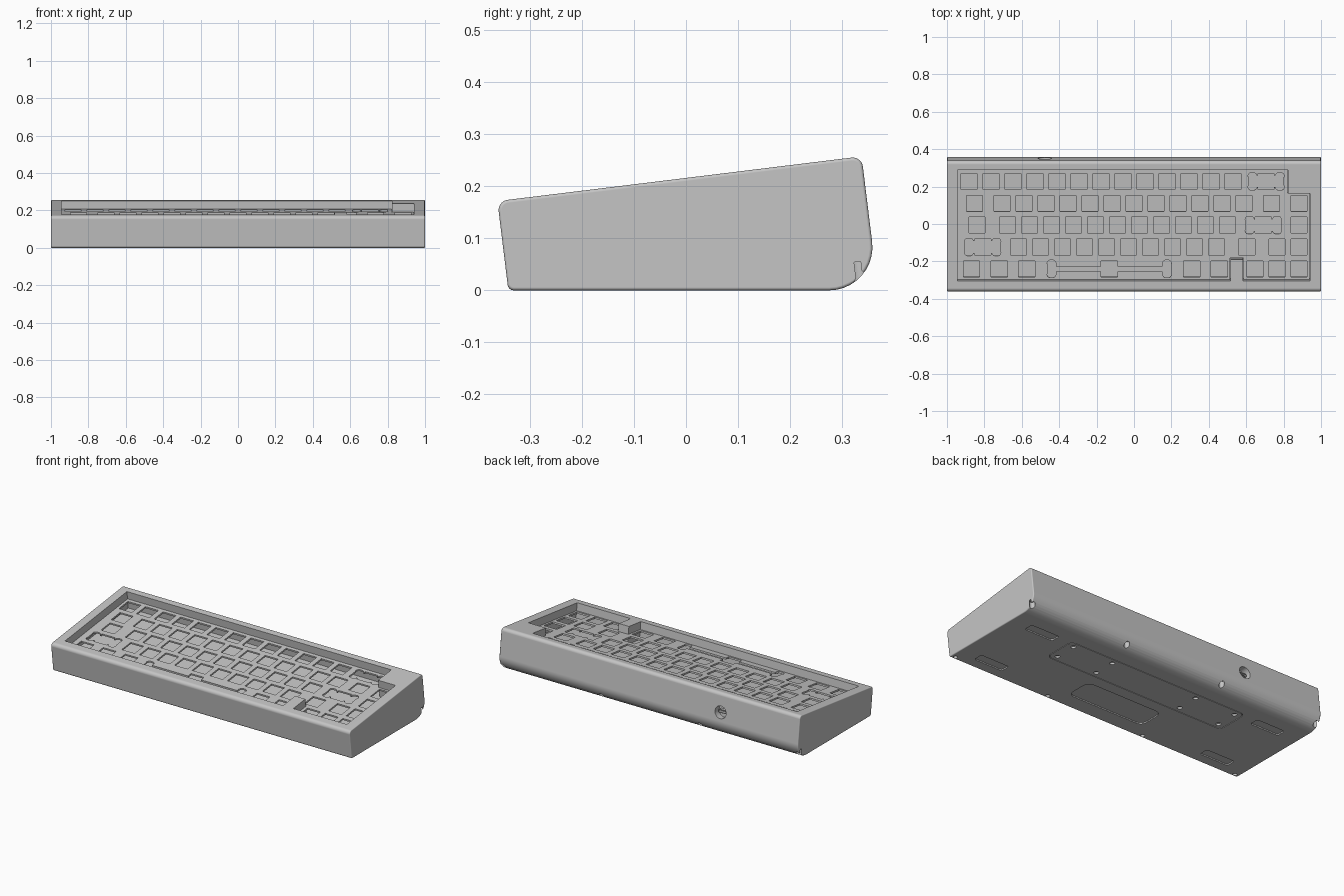
import bpy, bmesh, math
from mathutils import Matrix, Vector

cube = bpy.data.objects.get("Cube")
if cube:
    bpy.data.objects.remove(cube, do_unlink=True)

grey = bpy.data.materials.new("aluminium grey")
grey.use_nodes = True
colour = (0.56, 0.56, 0.56, 1)
grey.diffuse_color = colour
grey.node_tree.nodes["Principled BSDF"].inputs["Base Color"].default_value = colour

# Typing plane: origin on the top rim, tilted back
TILT = Matrix.Translation((0, 0, 0.216)) @ Matrix.Rotation(math.radians(7), 4, "X")
FLAT = Matrix.Identity(4)
U = 0.1177            # one key unit
HALF = 0.0433         # half a switch hole
MID = -0.012          # middle row in the tilted plane


def fillet(points, radii, steps=6):
    """Round each corner of a closed outline."""
    out = []
    for i, r in enumerate(radii):
        p = Vector(points[i])
        a = (Vector(points[i - 1]) - p).normalized()
        b = (Vector(points[(i + 1) % len(points)]) - p).normalized()
        half = a.angle(b) / 2
        centre = p + (a + b).normalized() * (r / math.sin(half))
        reach = r / math.tan(half)
        start, end = p + a * reach - centre, p + b * reach - centre
        sweep = math.pi - 2 * half
        turn = math.copysign(sweep, start.x * end.y - start.y * end.x)
        for k in range(steps + 1):
            t = math.atan2(start.y, start.x) + turn * k / steps
            out.append((centre.x + r * math.cos(t), centre.y + r * math.sin(t)))
    return out


def rect(x, y, w, h, r=0.0):
    pts = [(x + sx * w / 2, y + sy * h / 2) for sx, sy in ((-1, -1), (1, -1), (1, 1), (-1, 1))]
    return fillet(pts, [r] * 4) if r else pts


def circle(x, y, r, n=24):
    return [(x + r * math.cos(math.tau * k / n), y + r * math.sin(math.tau * k / n)) for k in range(n)]


def mirrored(x, y, q):
    """Four-way symmetric outline from one quarter, listed outward."""
    pts = [(a, b) for a, b in q] + [(a, -b) for a, b in reversed(q)]
    pts += [(-a, -b) for a, b in q] + [(-a, b) for a, b in reversed(q)]
    return [(x + a, y + b) for a, b in pts]


def slab(bm, outlines, low, high, matrix=FLAT):
    """Fill outlines (later ones are holes) and give them thickness."""
    part = bmesh.new()
    for outline in outlines:
        vs = [part.verts.new((x, y, low)) for x, y in outline]
        for i, v in enumerate(vs):
            part.edges.new((vs[i - 1], v))
    bmesh.ops.triangle_fill(part, edges=part.edges[:], use_beauty=True, normal=(0, 0, 1))
    top = bmesh.ops.extrude_face_region(part, geom=part.faces[:])["geom"]
    for v in (g for g in top if isinstance(g, bmesh.types.BMVert)):
        v.co.z = high
    bmesh.ops.recalc_face_normals(part, faces=part.faces[:])
    part.transform(matrix)
    temp = bpy.data.meshes.new("temp")
    part.to_mesh(temp)
    part.free()
    bm.from_mesh(temp)
    bpy.data.meshes.remove(temp)


def add_object(name, bm):
    mesh = bpy.data.meshes.new(name)
    bm.to_mesh(mesh)
    bm.free()
    mesh.materials.append(grey)
    obj = bpy.data.objects.new(name, mesh)
    bpy.context.collection.objects.link(obj)
    return obj


def opening(g):
    """Well outline, shrunk by gap g."""
    l, r, f, b = -0.945 + g, 0.941 - g, -0.306 + g, 0.29 - g
    tab_l, tab_r, tab_b = 0.515 - g, 0.583 + g, -0.191 + g
    step_x, step_y = 0.824 - g, 0.164 - g
    return [(l, f), (tab_l, f), (tab_l, tab_b), (tab_r, tab_b), (tab_r, f), (r, f),
            (r, step_y), (step_x, step_y), (step_x, b), (l, b)]


# Case: side profile swept across the width
profile = fillet([(-0.3625, 0.1715), (-0.3415, 0), (0.3692, 0), (0.3376, 0.2575)],
                 [0.02, 0.012, 0.083, 0.02], 10)
bm = bmesh.new()
ends = [[bm.verts.new((x, y, z)) for y, z in profile] for x in (-1, 1)]
for end in ends:
    bm.faces.new(end)
for i in range(len(profile)):
    bm.faces.new((ends[0][i - 1], ends[0][i], ends[1][i], ends[1][i - 1]))
bmesh.ops.recalc_face_normals(bm, faces=bm.faces[:])
case = add_object("case", bm)
bevel = case.modifiers.new("end edges", "BEVEL")
bevel.width, bevel.segments = 0.006, 3
bevel.limit_method, bevel.angle_limit = "ANGLE", math.radians(60)

# Cutter: key well, cable port, foot recesses, badge recess, seam, screws
PORT = TILT @ Matrix.Translation((-0.477, 0, -0.113)) @ Matrix.Rotation(math.radians(-90), 4, "X")
bm = bmesh.new()
slab(bm, [opening(0)], -0.105, 0.06, TILT)
slab(bm, [circle(0, 0, 0.037, 32)], 0.3, 0.4, PORT)
for side in (-1, 1):
    for y in (0.172, -0.246):
        slab(bm, [rect(side * 0.785, y, 0.19, 0.058, 0.012)], -0.02, 0.007)
    for x in (0.29, 0.56):
        for y in (0.033, 0.165):
            slab(bm, [circle(side * x, y, 0.014)], -0.02, 0.012)
    for x in (0.33, 0.986):
        lean = Matrix.Translation((side * x, 0.336, 0)) @ Matrix.Rotation(math.radians(7), 4, "X")
        slab(bm, [circle(0, 0, 0.0155)], -0.03, 0.055, lean)
    for x in (0.33, 0.972):
        slab(bm, [circle(side * x, -0.322, 0.012)], -0.02, 0.02)
slab(bm, [rect(0, 0.099, 1.21, 0.206, 0.035), rect(0, 0.099, 1.203, 0.199, 0.032)], -0.02, 0.006)
slab(bm, [rect(0, -0.158, 0.51, 0.165, 0.04)], -0.02, 0.007)
cutter = add_object("case_cutter", bm)
cutter.hide_render = True
cut = case.modifiers.new("cuts", "BOOLEAN")
cut.object, cut.operation, cut.solver = cutter, "DIFFERENCE", "EXACT"

# Bake the cuts and drop the cutter
bpy.context.view_layer.update()
baked = bpy.data.meshes.new_from_object(case.evaluated_get(bpy.context.evaluated_depsgraph_get()))
case.modifiers.clear()
case.data = baked
bpy.data.objects.remove(cutter, do_unlink=True)

# Switch holes: single keys and stabilised keys, in units from the left
rows = [
    [k + 0.5 for k in range(13)],
    [0.75] + [k + 2 for k in range(12)] + [14.25, 15.5],
    [0.875] + [k + 2.25 for k in range(11)] + [15.5],
    [k + 2.75 for k in range(10)] + [13.125, 14.5, 15.5],
    [0.625, 1.875, 3.125, 10.625, 11.875, 13.5, 14.5, 15.5],
]
wide_keys = [(0, 14), (2, 13.875), (3, 1.125)]


def key_x(u):
    return (u - 8) * U


def row_y(r):
    return MID + (2 - r) * U


def lobe(x):
    """Quarter outline of a rounded stabiliser slot centred at x."""
    return [(x - 0.024, 0.032), (x - 0.018, 0.043), (x - 0.01, 0.047),
            (x + 0.01, 0.047), (x + 0.018, 0.043), (x + 0.024, 0.032), (x + 0.02, 0.02)]


holes = [rect(key_x(u), row_y(r), 2 * HALF, 2 * HALF) for r, row in enumerate(rows) for u in row]
holes += [mirrored(key_x(u), row_y(r), [(HALF, HALF), (HALF, 0.032)] + lobe(0.0735))
          for r, u in wide_keys]
holes.append(mirrored(key_x(6.875), row_y(4),
                      [(HALF, HALF), (HALF, 0.014), (0.285, 0.014)] + lobe(0.309)))

# Switch plate hung over the hollow well
bm = bmesh.new()
slab(bm, [opening(0.002)] + holes, -0.055, -0.045, TILT)
add_object("switch_plate", bm)

# Cable socket at the bottom of the round port
bm = bmesh.new()
slab(bm, [rect(0, 0, 0.054, 0.02, 0.009), rect(0, 0, 0.046, 0.012, 0.005)], 0.298, 0.322, PORT)
add_object("cable_socket", bm)

# Smooth the rounded case, keeping its edges crisp and broad faces flat
bpy.ops.object.select_all(action="DESELECT")
case.select_set(True)
bpy.context.view_layer.objects.active = case
bpy.ops.object.shade_smooth_by_angle(angle=math.radians(35))
weighted = case.modifiers.new("flat faces", "WEIGHTED_NORMAL")
weighted.keep_sharp = True
